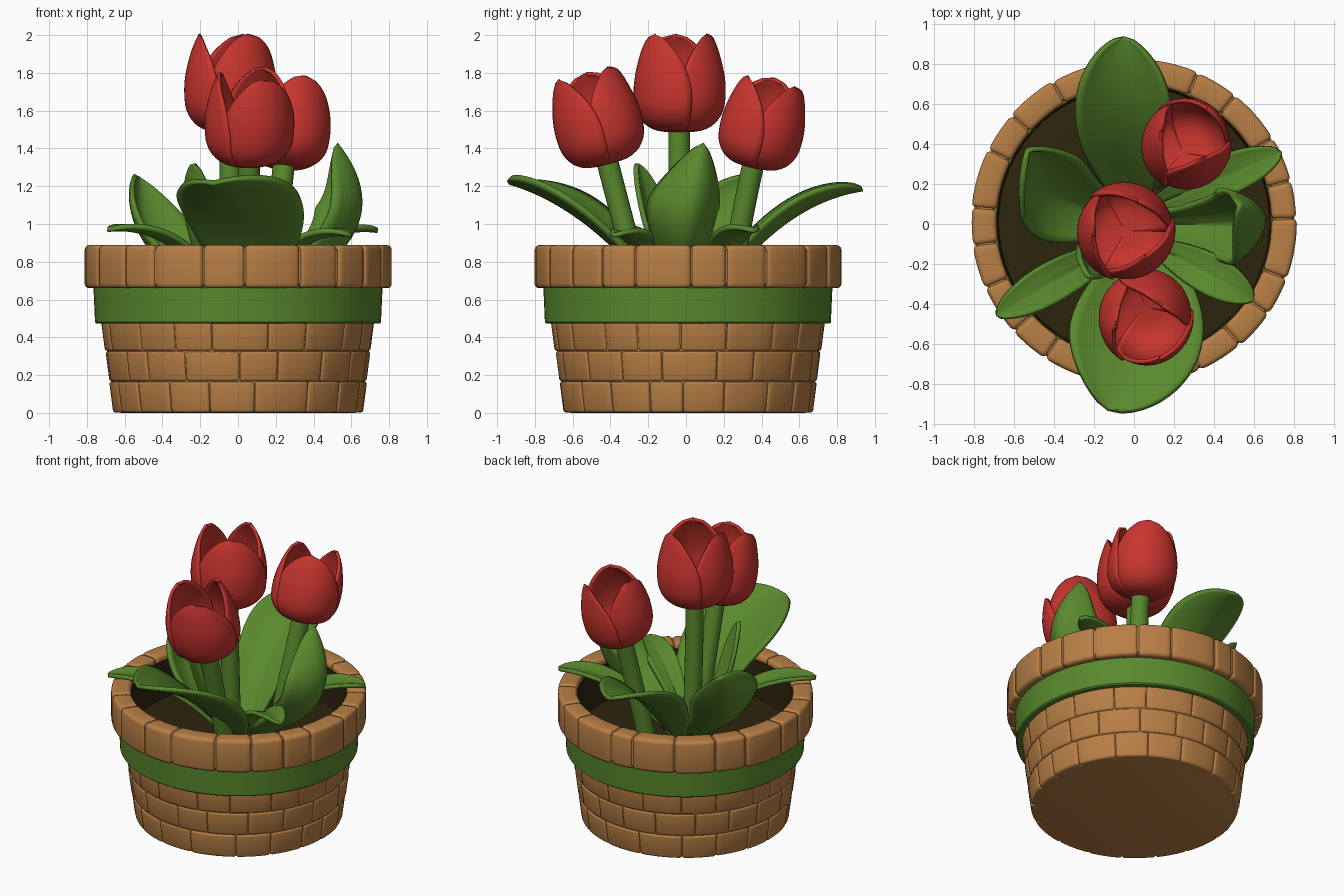
import bpy, bmesh, math, random
from mathutils import Vector

if "Cube" in bpy.data.objects:
    bpy.data.objects.remove(bpy.data.objects["Cube"])

random.seed(4)
CY = 0.01          # pot centre on y
SOIL = 0.60


def material(name, rgb):
    m = bpy.data.materials.new(name)
    m.diffuse_color = (*rgb, 1)
    m.use_nodes = True
    m.node_tree.nodes["Principled BSDF"].inputs["Base Color"].default_value = m.diffuse_color
    return m


TAN = material("terracotta tan", (0.48, 0.212, 0.06))
GREEN = material("leaf green", (0.10, 0.25, 0.026))
RED = material("tulip red", (0.58, 0.035, 0.028))
EARTH = material("dark soil", (0.026, 0.018, 0.004))


def finish(bm, name, mat, angle=50, thick=0, offset=0):
    me = bpy.data.meshes.new(name)
    bmesh.ops.remove_doubles(bm, verts=bm.verts, dist=1e-5)
    bmesh.ops.recalc_face_normals(bm, faces=bm.faces)
    bm.to_mesh(me)
    bm.free()
    me.materials.append(mat)
    ob = bpy.data.objects.new(name, me)
    bpy.context.collection.objects.link(ob)
    bpy.ops.object.select_all(action='DESELECT')
    ob.select_set(True)
    bpy.context.view_layer.objects.active = ob
    bpy.ops.object.shade_smooth_by_angle(angle=math.radians(angle))
    if thick:
        s = ob.modifiers.new("thickness", 'SOLIDIFY')
        s.thickness = thick
        s.offset = offset
    return ob


def grid(bm, f, nu, nv):
    """Surface of quads from f(u, v), both 0..1."""
    vs = [[bm.verts.new(f(i / nu, j / nv)) for j in range(nv + 1)] for i in range(nu + 1)]
    for i in range(nu):
        for j in range(nv):
            bm.faces.new((vs[i][j], vs[i + 1][j], vs[i + 1][j + 1], vs[i][j + 1]))


def lathe(name, profile, mat, seg=96):
    bm = bmesh.new()
    n = len(profile) - 1

    def f(u, v):
        r, z = profile[round(u * n)]
        a = math.tau * round(v * seg) / seg
        return Vector((r * math.cos(a), CY + r * math.sin(a), z))
    grid(bm, f, n, seg)
    return finish(bm, name, mat, 35)


def brick_ring(bm, count, z0, z1, r0, r1, depth, phase, gap):
    """Ring of curved bricks with slightly uneven lengths."""
    cuts = [phase + math.tau * (i + random.uniform(-0.2, 0.2)) / count for i in range(count)]
    cuts.append(cuts[0] + math.tau)
    n = 5
    for a, b in zip(cuts, cuts[1:]):
        a, b = a + gap / r0 / 2, b - gap / r0 / 2
        push = random.uniform(-0.003, 0.003)
        rings = []
        for i in range(n + 1):
            t = a + (b - a) * i / n
            sect = ((r0 + push, z0), (r1 + push, z1), (r1 - depth, z1), (r0 - depth, z0))
            rings.append([bm.verts.new((r * math.cos(t), CY + r * math.sin(t), z)) for r, z in sect])
        for p, q in zip(rings, rings[1:]):
            for k in range(4):
                bm.faces.new((p[k], q[k], q[(k + 1) % 4], p[(k + 1) % 4]))
        bm.faces.new(rings[0])
        bm.faces.new(rings[-1][::-1])


def bricks(name, rings, bevel):
    bm = bmesh.new()
    for r in rings:
        brick_ring(bm, *r)
    bmesh.ops.recalc_face_normals(bm, faces=bm.faces)
    edges = [e for e in bm.edges if e.calc_face_angle(0) > 0.6]
    bmesh.ops.bevel(bm, geom=edges, offset=bevel, segments=3, profile=0.5, affect='EDGES')
    return finish(bm, name, TAN, 60)


# Pot body: solid core with three brick courses
def wall(z):
    return 0.66 + 0.13 * z


lathe("pot_core", [(0, 0), (0.62, 0), (0.635, 0.004), (wall(0.02) - 0.010, 0.022),
                   (wall(0.5) - 0.008, 0.5), (0.6, 0.5)], TAN)
rows = [(0.001, 0.166), (0.166, 0.327), (0.327, 0.488)]
bricks("pot_bricks", [(18, a, b, wall(a), wall(b), 0.08, 0.17 * i, 0.001)
                      for i, (a, b) in enumerate(rows)], 0.015)

# Rim blocks on an inner hoop
bricks("rim_blocks", [(21, 0.66, 0.888, 0.812, 0.812, 0.125, 0.0, 0.001)], 0.024)
lathe("rim_core", [(0.70, 0.67), (0.785, 0.667), (0.801, 0.685), (0.801, 0.863), (0.788, 0.877),
                   (0.71, 0.877), (0.70, 0.866), (0.70, 0.67)], TAN)

# Green band below the rim
lathe("band", [(0.69, 0.472), (0.748, 0.472), (0.757, 0.48), (0.765, 0.66), (0.76, 0.666),
               (0.69, 0.666)], GREEN)

# Soil with dark inner wall
lathe("soil", [(0.688, 0.85), (0.681, 0.845), (0.675, SOIL - 0.01), (0.5, SOIL), (0, SOIL + 0.01)], EARTH)


def bezier(p, c, q, t):
    return Vector(p) * (1 - t) ** 2 + Vector(c) * 2 * t * (1 - t) + Vector(q) * t * t


# Leaves: bent blades, cupped across, with a pressed midrib
def leaf(name, p, c, q, half, cup):
    bm = bmesh.new()

    def f(u, v):
        u = 1 - (1 - u) ** 1.3
        s = 2 * v - 1
        pos = bezier(p, c, q, u)
        tan = (bezier(p, c, q, min(1, u + .01)) - bezier(p, c, q, max(0, u - .01))).normalized()
        flat = Vector(q) - Vector(p)
        side = Vector((-flat.y, flat.x, 0)).normalized()
        side = (side - tan * side.dot(tan)).normalized()
        up = tan.cross(side)
        w = half * ((0.3 + 0.7 * math.sin(math.pi * min(u / 0.6, 1) / 2)) if u < 0.6
                    else max(0.0, 1 - ((u - 0.6) / 0.4) ** 2) ** 0.65)
        rib = -0.012 * math.exp(-(s * 7) ** 2) * (1 - u)
        return pos + side * s * w + up * (cup * s * s * w / half + rib)
    grid(bm, f, 24, 14)
    return finish(bm, name, GREEN, 60, 0.026)


for spec in [
    ("leaf_back", (0, .12, .6), (-.08, .5, 1.13), (-.05, .935, 1.185), .235, .07),
    ("leaf_front", (.03, -.12, .6), (.09, -.5, 1.10), (-.13, -.93, 1.22), .33, .08),
    ("leaf_right", (.1, 0, .6), (.90, -.02, .93), (.52, .09, 1.42), .185, .19),
    ("leaf_left", (-.06, .03, .6), (-.56, .12, .80), (-.53, .37, 1.25), .215, .13),
    ("leaf_inner", (-.08, -.08, .6), (-.24, -.16, .95), (-.23, -.26, 1.32), .10, .03),
    ("leaf_front_left", (-.04, -.1, .6), (-.36, -.25, 1.02), (-.69, -.46, .97), .10, .02),
    ("leaf_front_right", (.08, -.1, .6), (.34, -.22, 1.01), (.60, -.38, .94), .10, .02),
    ("leaf_back_right", (.08, .08, .6), (.40, .22, 1.02), (.74, .36, .965), .10, .02),
]:
    leaf(*spec)

# Tulip bulb outline: radius and height as fractions of bulb height
CUP = [(0, 0), (.22, .015), (.36, .09), (.44, .22), (.462, .38), (.455, .55),
       (.42, .72), (.375, .87), (.315, 1.0)]


def outline(u):
    k = min(int(u * 8), 7)
    t = u * 8 - k
    a, b, c, d = (Vector(CUP[min(max(k + i, 0), 8)]) for i in (-1, 0, 1, 2))
    return b + (c - a) * t / 2 + (2 * a - 5 * b + 4 * c - d) * t * t / 2 \
        + (3 * b - a - 3 * c + d) * t ** 3 / 2


def tulip(name, root, base, axis, h, turn):
    base, axis = Vector(base), Vector(axis).normalized()
    rot = Vector((0, 0, 1)).rotation_difference(axis)
    # stem, curving into the bulb axis
    bm = bmesh.new()
    mid = base - axis * 0.3
    top = base + axis * 0.006

    def stem(u, v):
        a = math.tau * round(v * 20) / 20
        return bezier(root, mid, top, u) + rot @ Vector((math.cos(a), math.sin(a), 0)) * 0.058
    grid(bm, stem, 14, 20)
    finish(bm, name + "_stem", GREEN)
    # three overlapping petals
    bm = bmesh.new()
    for i in range(3):
        mid_a = math.radians(turn + 120 * i)

        def petal(u, v):
            s = 2 * v - 1
            r, z = outline(u)
            spread = math.radians(68) * max(0, 1 - max(0, (u - .45) / .55) ** 2.1) ** 0.6
            a = mid_a + s * spread
            r = r * (1 + 0.03 * s * min(1, 3 * u))
            return base + rot @ (Vector((r * math.cos(a), r * math.sin(a), z)) * h)
        grid(bm, petal, 24, 16)
    finish(bm, name + "_petals", RED, 60, 0.02, 0)


tulip("tulip_middle", (-.03, -.02, .58), (-.042, -.036, 1.495), (0, 0, 1), .505, 68)
tulip("tulip_front", (.06, -.22, .58), (.058, -.415, 1.325), (0, -.26, 1), .485, 57)
tulip("tulip_back", (.15, .22, .58), (.242, .355, 1.31), (.10, .23, 1), .46, 57)
